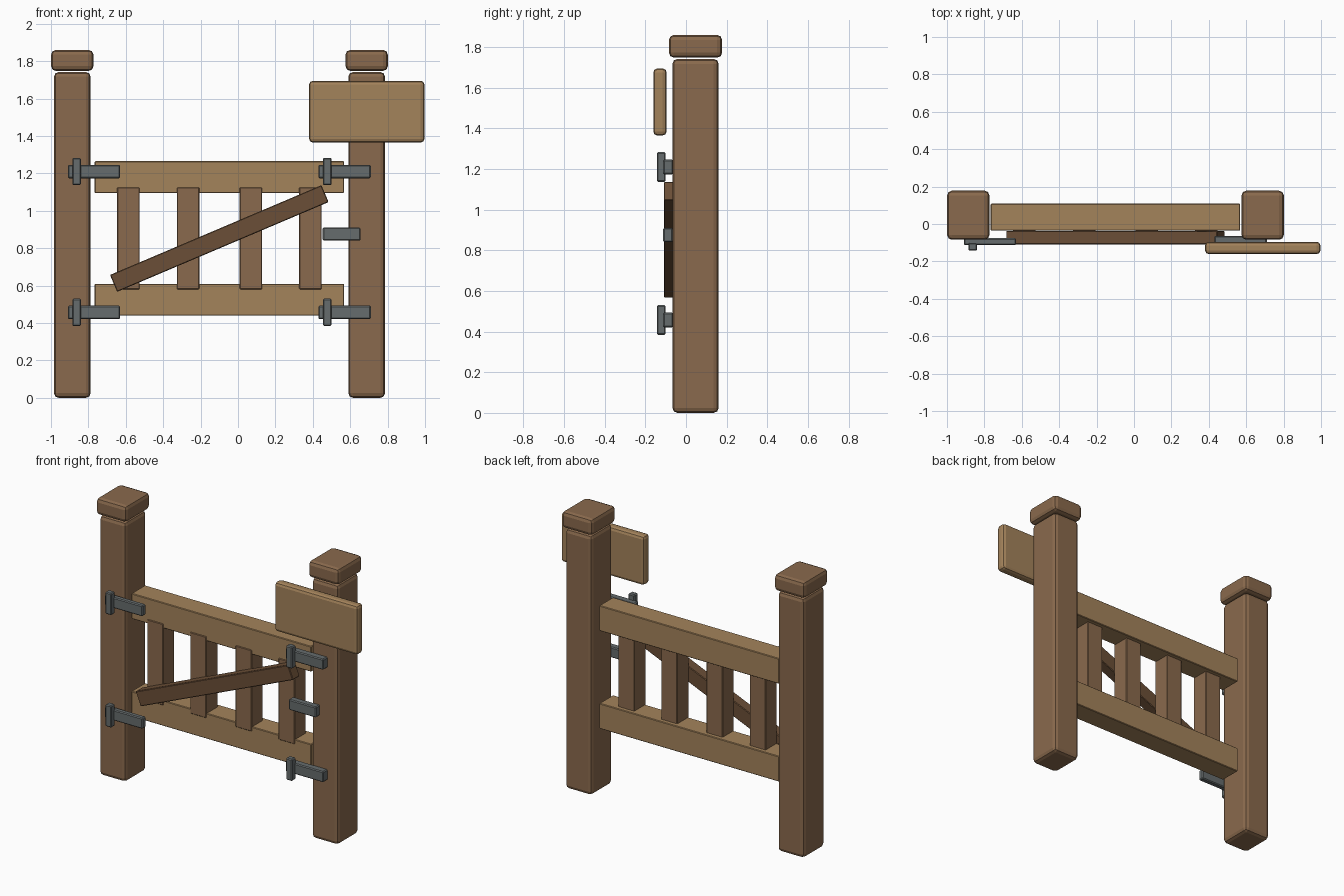
import bpy
import bmesh
import math
from mathutils import Matrix

if "Cube" in bpy.data.objects:
    bpy.data.objects.remove(bpy.data.objects["Cube"])


def material(name, rgb):
    m = bpy.data.materials.new(name)
    m.diffuse_color = (*rgb, 1.0)
    m.use_nodes = True
    m.node_tree.nodes["Principled BSDF"].inputs["Base Color"].default_value = m.diffuse_color
    return m


POST = material("post_wood", (0.254, 0.144, 0.074))
RAIL = material("rail_wood", (0.371, 0.227, 0.105))
BRACE = material("brace_wood", (0.147, 0.078, 0.038))
METAL = material("iron", (0.133, 0.150, 0.153))


def box(name, x, y, z, mat, bevel=0.004, segments=1, tilt=0.0):
    """Bevelled box from (min, max) ranges, optionally tilted about y."""
    ranges = (x, y, z)
    size = [b - a for a, b in ranges]
    centre = [(a + b) / 2 for a, b in ranges]
    bm = bmesh.new()
    bmesh.ops.create_cube(bm, size=1.0, matrix=Matrix.Diagonal((*size, 1.0)))
    bmesh.ops.bevel(bm, geom=bm.edges[:], offset=bevel, segments=segments,
                    profile=0.5, affect='EDGES')
    mesh = bpy.data.meshes.new(name)
    bm.to_mesh(mesh)
    bm.free()
    mesh.materials.append(mat)
    obj = bpy.data.objects.new(name, mesh)
    obj.location = centre
    obj.rotation_euler = (0, -tilt, 0)
    bpy.context.collection.objects.link(obj)
    return obj


# Posts with separate caps
for side, cx in (("left", -0.886), ("right", 0.688)):
    box(f"{side}_post", (cx - 0.098, cx + 0.098), (-0.067, 0.161), (0.0, 1.742),
        POST, 0.025, 2)
    box(f"{side}_post_cap", (cx - 0.113, cx + 0.113), (-0.084, 0.178),
        (1.748, 1.86), POST, 0.025, 2)

# Horizontal rails
for level, z in (("lower", 0.44), ("upper", 1.095)):
    box(f"{level}_rail", (-0.766, 0.567), (-0.036, 0.109), (z, z + 0.17), RAIL)

# Upright slats
for i, cx in enumerate((-0.586, -0.267, 0.069, 0.387)):
    box(f"slat_{i + 1}", (cx - 0.06, cx + 0.06), (-0.041, 0.08), (0.58, 1.125),
        POST)

# Diagonal brace
box("diagonal_brace", (-0.714, 0.514), (-0.109, -0.037), (0.803, 0.901), BRACE,
    tilt=math.radians(23))

# Hinge straps and pins
for level, z in (("lower", 0.457), ("upper", 1.21)):
    for side, x0, pin, back in (("left", -0.91, -0.863, -0.076),
                                ("right", 0.43, 0.477, -0.063)):
        box(f"{level}_{side}_strap", (x0, x0 + 0.28), (-0.113, back),
            (z - 0.036, z + 0.036), METAL, 0.006)
        box(f"{level}_{side}_pin", (pin - 0.023, pin + 0.023), (-0.143, -0.101),
            (z - 0.073, z + 0.073), METAL, 0.006)

# Latch
box("latch", (0.453, 0.655), (-0.113, -0.065), (0.84, 0.911), METAL, 0.006)

# Blank sign board
box("sign_board", (0.38, 0.997), (-0.161, -0.095), (1.365, 1.695), RAIL, 0.02, 2)
